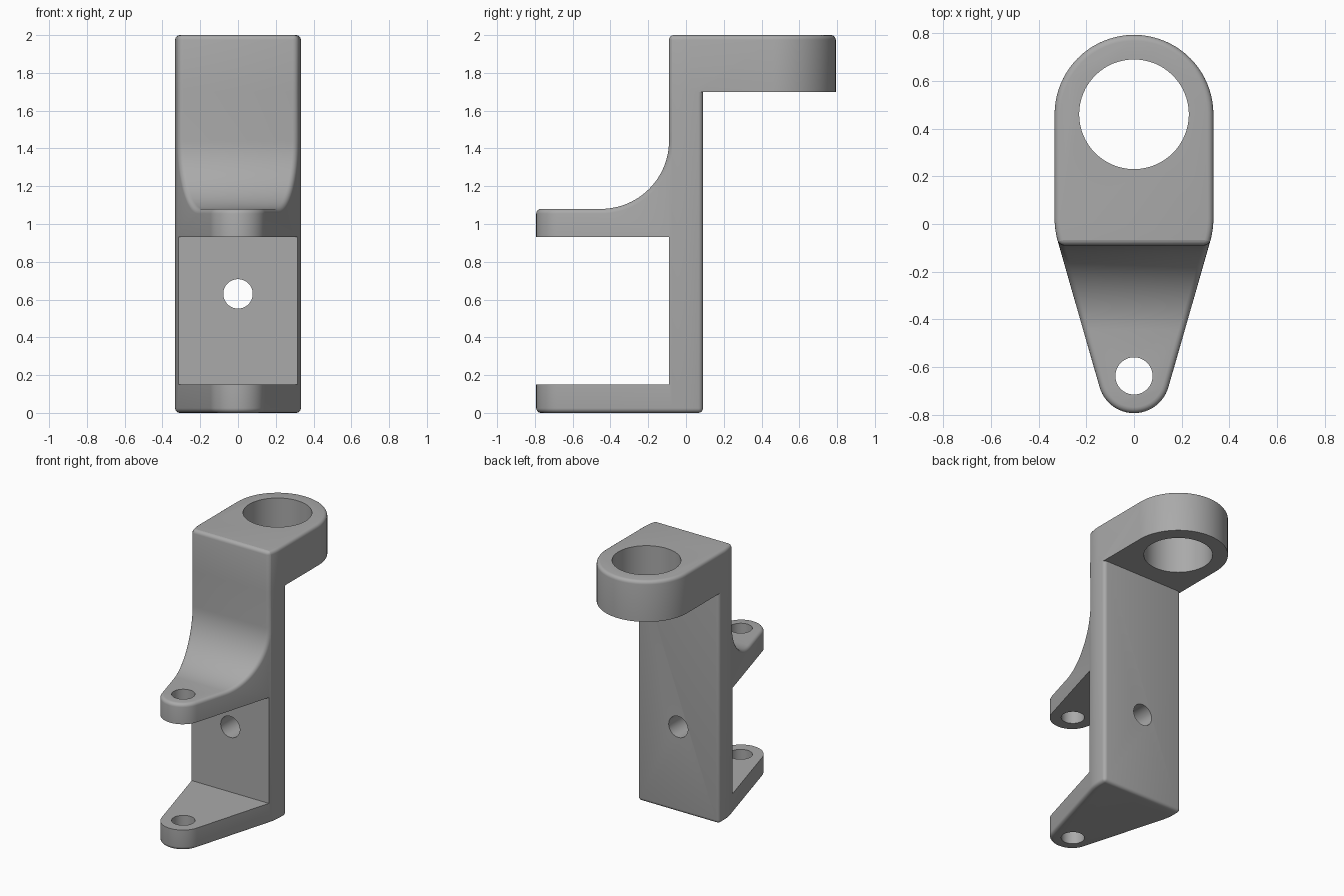
import bpy, bmesh
from math import sin, cos, pi, radians
from mathutils import Vector

if "Cube" in bpy.data.objects:
    bpy.data.objects.remove(bpy.data.objects["Cube"])

RING_Y, RING_R = 0.46, 0.333
TIP_Y, TIP_R = -0.643, 0.15
FRONT, BACK, LEDGE = -0.09, 0.09, 1.7
TAPER = radians(16)


def arc(cx, cy, r, a0, a1, n):
    """Points on an arc, angles in degrees."""
    return [(cx + r * cos(radians(a0 + (a1 - a0) * i / n)),
             cy + r * sin(radians(a0 + (a1 - a0) * i / n))) for i in range(n + 1)]


def prism(name, points, axis, low, high):
    """Extrude a closed 2D outline along the x, y or z axis."""
    place = {"x": lambda a, b, t: (t, a, b),
             "y": lambda a, b, t: (a, t, b),
             "z": lambda a, b, t: (a, b, t)}[axis]
    bm = bmesh.new()
    base = bm.faces.new([bm.verts.new(place(a, b, low)) for a, b in points])
    top = bmesh.ops.extrude_face_region(bm, geom=[base])["geom"]
    shift = Vector(place(0, 0, high - low))
    bmesh.ops.translate(bm, vec=shift, verts=[g for g in top if isinstance(g, bmesh.types.BMVert)])
    bmesh.ops.recalc_face_normals(bm, faces=bm.faces)
    mesh = bpy.data.meshes.new(name)
    bm.to_mesh(mesh)
    bm.free()
    obj = bpy.data.objects.new(name, mesh)
    bpy.context.collection.objects.link(obj)
    return obj


def combine(obj, other, operation):
    """Apply an exact boolean and remove the helper."""
    mod = obj.modifiers.new("combine", "BOOLEAN")
    mod.object, mod.operation, mod.solver = other, operation, "EXACT"
    bpy.context.view_layer.update()
    result = bpy.data.meshes.new_from_object(
        obj.evaluated_get(bpy.context.evaluated_depsgraph_get()))
    obj.modifiers.clear()
    obj.data = result
    bpy.data.objects.remove(other)


def round_edges(obj, radius):
    """Round sharp convex edges, leaving the joint plane crisp."""
    bm = bmesh.new()
    bm.from_mesh(obj.data)
    bmesh.ops.remove_doubles(bm, verts=bm.verts, dist=0.0001)
    edges = [e for e in bm.edges if e.is_manifold
             and e.calc_face_angle_signed() > radians(35)
             and not all(abs(v.co.z - LEDGE) < 0.001 for v in e.verts)]
    bmesh.ops.bevel(bm, geom=edges, offset=radius, segments=4, profile=0.5,
                    affect="EDGES", clamp_overlap=False)
    bm.to_mesh(obj.data)
    bm.free()


def plan_outline():
    """Plan: round ring end, straight sides, soft corner, tapered round tip."""
    start = Vector((TIP_R * cos(TAPER), TIP_Y - TIP_R * sin(TAPER)))
    along = Vector((sin(TAPER), cos(TAPER)))
    corner = start + along * ((RING_R - start.x) / along.x)
    a, b = corner - along * 0.05, corner + Vector((0, 0.05))
    soft = []
    for i in range(7):
        t = i / 6
        soft.append(a * (1 - t) ** 2 + corner * 2 * t * (1 - t) + b * t ** 2)
    side = [(p.x, p.y) for p in soft]
    mirror = [(-x, y) for x, y in reversed(side)]
    tip = arc(0, TIP_Y, TIP_R, 180 + 16, 360 - 16, 24)
    return side + arc(0, RING_Y, RING_R, 0, 180, 40) + mirror + tip


def rounded_part(name, profile):
    part = prism(name, profile, "x", -1, 1)
    combine(part, prism("plan", plan_outline(), "z", -1, 3), "INTERSECT")
    round_edges(part, 0.025)
    return part


# Upright with the swept front arm
sweep = arc(-0.45, 1.44, 0.36, 0, -90, 24)
lower = [(-1, 0), (BACK, 0), (BACK, LEDGE), (FRONT, LEDGE)] + sweep + [(-1, 1.08)]
bracket = rounded_part("bracket", lower)

# Ring block on top, overhanging the back
upper = [(FRONT, LEDGE), (1, LEDGE), (1, 2), (FRONT, 2)]
combine(bracket, rounded_part("ring_block", upper), "UNION")

# Opening between the two front arms
opening = [(FRONT, 0.15), (FRONT, 0.93), (-1, 0.93), (-1, 0.15)]
combine(bracket, prism("opening", opening, "x", -1, 1), "DIFFERENCE")

# Ring bore, arm pin holes and upright hole
for cx, cy, r, axis, low, high in [(0, RING_Y, 0.23, "z", 1.5, 2.2),
                                   (0, -0.637, 0.078, "z", -0.2, 1.3),
                                   (0, 0.63, 0.078, "y", -0.3, 0.3)]:
    circle = arc(cx, cy, r, 0, 360, 64)[:-1]
    combine(bracket, prism("hole", circle, axis, low, high), "DIFFERENCE")

# Plain grey finish
grey = bpy.data.materials.new("plain_grey")
grey.use_nodes = True
grey.diffuse_color = (0.4, 0.4, 0.4, 1)
grey.node_tree.nodes["Principled BSDF"].inputs["Base Color"].default_value = (0.4, 0.4, 0.4, 1)
bracket.data.materials.clear()
bracket.data.materials.append(grey)

bpy.ops.object.select_all(action="DESELECT")
bracket.select_set(True)
bpy.context.view_layer.objects.active = bracket
bpy.ops.object.shade_smooth_by_angle(angle=radians(30))
